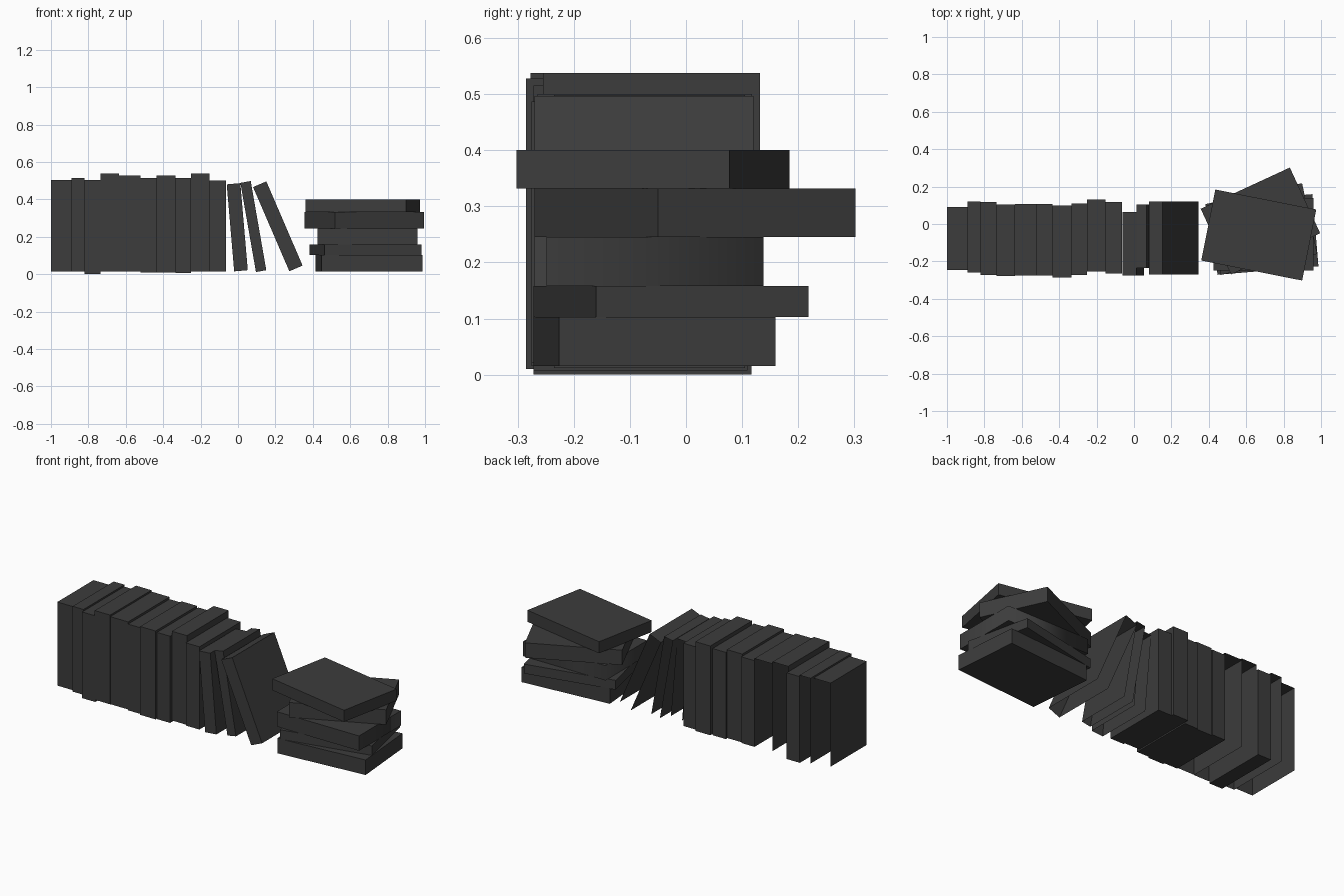
import bpy
import bmesh
from math import radians
from mathutils import Matrix, Vector

cube = bpy.data.objects.get("Cube")
if cube:
    bpy.data.objects.remove(cube, do_unlink=True)

COLOR = (0.045, 0.045, 0.045, 1.0)
charcoal = bpy.data.materials.new("charcoal")
charcoal.use_nodes = True
charcoal.diffuse_color = COLOR
charcoal.node_tree.nodes["Principled BSDF"].inputs["Base Color"].default_value = COLOR


def book(name, center, size, axis="Z", angle=0.0, hollow=False, soft_back=False):
    """Box-shaped book; hollow ones have no back or bottom face."""
    bm = bmesh.new()
    bmesh.ops.create_cube(bm, size=1.0)
    bmesh.ops.scale(bm, vec=Vector(size), verts=bm.verts)
    if hollow:
        gone = [f for f in bm.faces if f.normal.y > 0.9 or f.normal.z < -0.9]
        bmesh.ops.delete(bm, geom=gone, context="FACES")
    if soft_back:
        # Shading blends round the two upright back corners only
        for e in bm.edges:
            a, b = e.verts
            e.smooth = a.co.y > 0 and b.co.y > 0 and abs(a.co.z - b.co.z) > 0.01
        for f in bm.faces:
            f.smooth = True
    turn = Matrix.Rotation(radians(angle), 4, axis)
    bmesh.ops.transform(bm, matrix=turn, verts=bm.verts)
    mesh = bpy.data.meshes.new(name)
    bm.to_mesh(mesh)
    bm.free()
    mesh.materials.append(charcoal)
    obj = bpy.data.objects.new(name, mesh)
    obj.location = center
    bpy.context.collection.objects.link(obj)
    return obj


# Upright row: right edge x, front y, back y, bottom z, top z, hollow
upright = [
    (-0.89, -0.245, 0.09, 0.015, 0.505, True),
    (-0.82, -0.26, 0.12, 0.015, 0.515, True),
    (-0.735, -0.272, 0.117, 0.0, 0.505, False),
    (-0.635, -0.277, 0.105, 0.015, 0.538, True),
    (-0.52, -0.275, 0.108, 0.015, 0.528, True),
    (-0.435, -0.275, 0.108, 0.01, 0.515, False),
    (-0.335, -0.285, 0.10, 0.01, 0.528, False),
    (-0.25, -0.272, 0.11, 0.007, 0.515, False),
    (-0.153, -0.255, 0.132, 0.015, 0.538, False),
    (-0.065, -0.265, 0.118, 0.015, 0.50, False),
]
left = -1.0
for i, (right, front, back, low, high, hollow) in enumerate(upright, 1):
    book(f"upright_book_{i}",
         ((left + right) / 2, (front + back) / 2, (low + high) / 2),
         (right - left, back - front, high - low), hollow=hollow)
    left = right

# Leaning books: center, size, tilt
leaning = [
    ((-0.004, -0.105, 0.251), (0.073, 0.34, 0.467), -4.9),
    ((0.082, -0.065, 0.255), (0.056, 0.34, 0.484), -9.9),
    ((0.213, -0.075, 0.256), (0.077, 0.39, 0.49), -23.3),
]
for i, (center, size, tilt) in enumerate(leaning, 1):
    book(f"leaning_book_{i}", center, size, "Y", tilt, hollow=True)

# Flat pile: center x, center y, length, thickness, turn
pile = [
    (0.70, -0.056, 0.542, 0.088, 4.8),
    (0.681, -0.027, 0.529, 0.055, 12.2),
    (0.692, -0.055, 0.533, 0.087, 0.0),
    (0.676, 0.016, 0.525, 0.087, 24.8),
    (0.667, -0.059, 0.55, 0.068, -11.2),
]
z = 0.015
for i, (x, y, length, thick, turn) in enumerate(pile, 1):
    book(f"stacked_book_{i}", (x, y, z + thick / 2), (length, 0.387, thick),
         "Z", turn, soft_back=(turn == 0.0))
    z += thick
